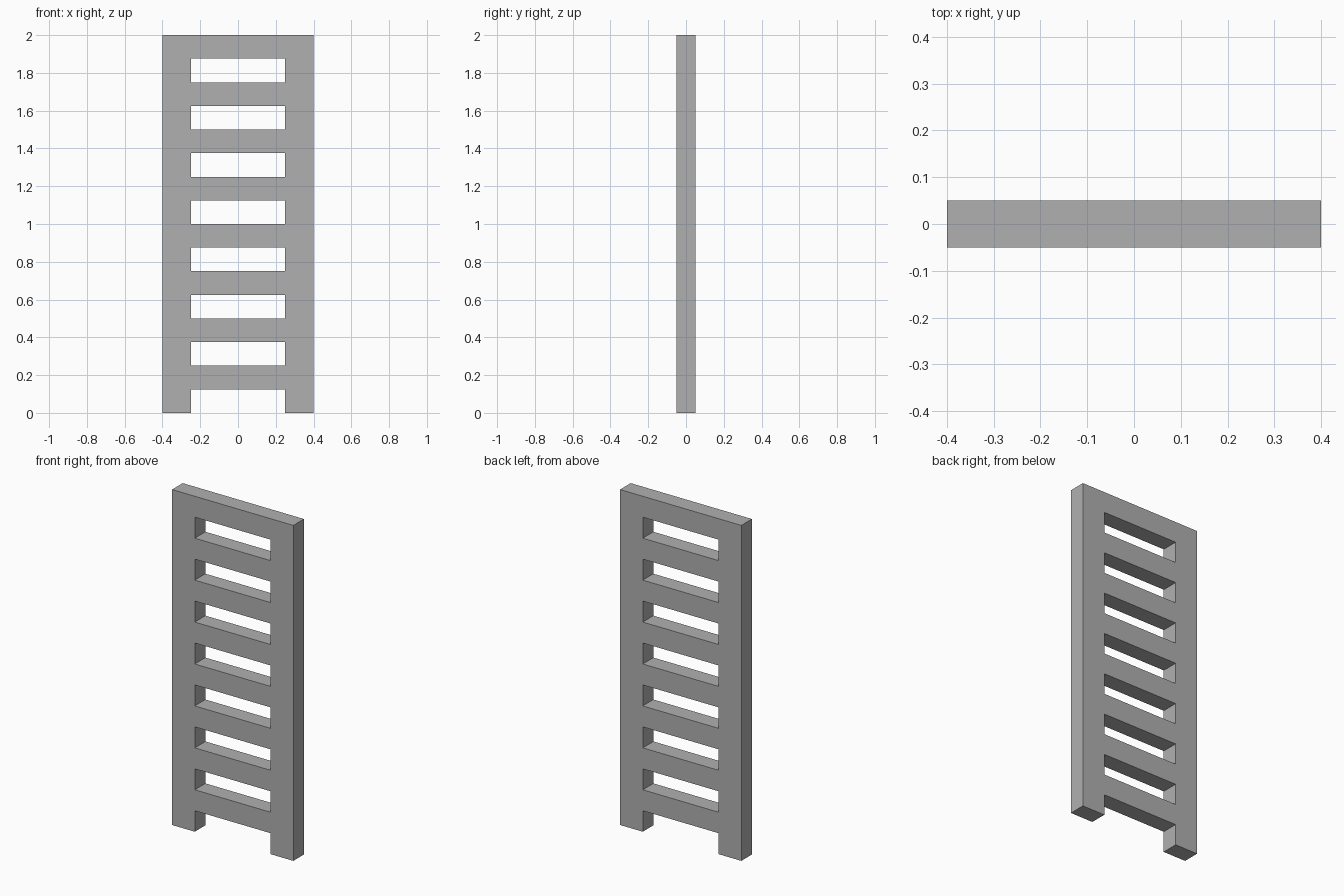
import bpy, bmesh

if "Cube" in bpy.data.objects:
    bpy.data.objects.remove(bpy.data.objects["Cube"])

HEIGHT, DEPTH = 2.0, 0.1
OUTER, INNER = 0.4, 0.25
RUNGS = 8
STEP = HEIGHT / RUNGS / 2      # rung height equals gap height

bm = bmesh.new()


def front_quad(x0, x1, z0, z1):
    y = -DEPTH / 2
    bm.faces.new([bm.verts.new(p) for p in
                  ((x0, y, z0), (x1, y, z0), (x1, y, z1), (x0, y, z1))])


for i in range(RUNGS * 2):
    z0, z1 = i * STEP, (i + 1) * STEP
    # Side rails
    front_quad(-OUTER, -INNER, z0, z1)
    front_quad(INNER, OUTER, z0, z1)
    # Rung on every second level
    if i % 2:
        front_quad(-INNER, INNER, z0, z1)

# Weld the front profile and give it thickness as one closed solid
bmesh.ops.remove_doubles(bm, verts=bm.verts[:], dist=1e-4)
result = bmesh.ops.extrude_face_region(bm, geom=bm.faces[:], use_keep_orig=True)
back = [g for g in result["geom"] if isinstance(g, bmesh.types.BMVert)]
bmesh.ops.translate(bm, verts=back, vec=(0, DEPTH, 0))
bmesh.ops.recalc_face_normals(bm, faces=bm.faces[:])

mesh = bpy.data.meshes.new("ladder")
bm.to_mesh(mesh)
bm.free()

# Dark grey finish
grey = bpy.data.materials.new("dark_grey")
grey.diffuse_color = (0.434, 0.434, 0.434, 1)
grey.use_nodes = True
grey.node_tree.nodes["Principled BSDF"].inputs["Base Color"].default_value = grey.diffuse_color
mesh.materials.append(grey)
bpy.context.collection.objects.link(bpy.data.objects.new("ladder", mesh))
